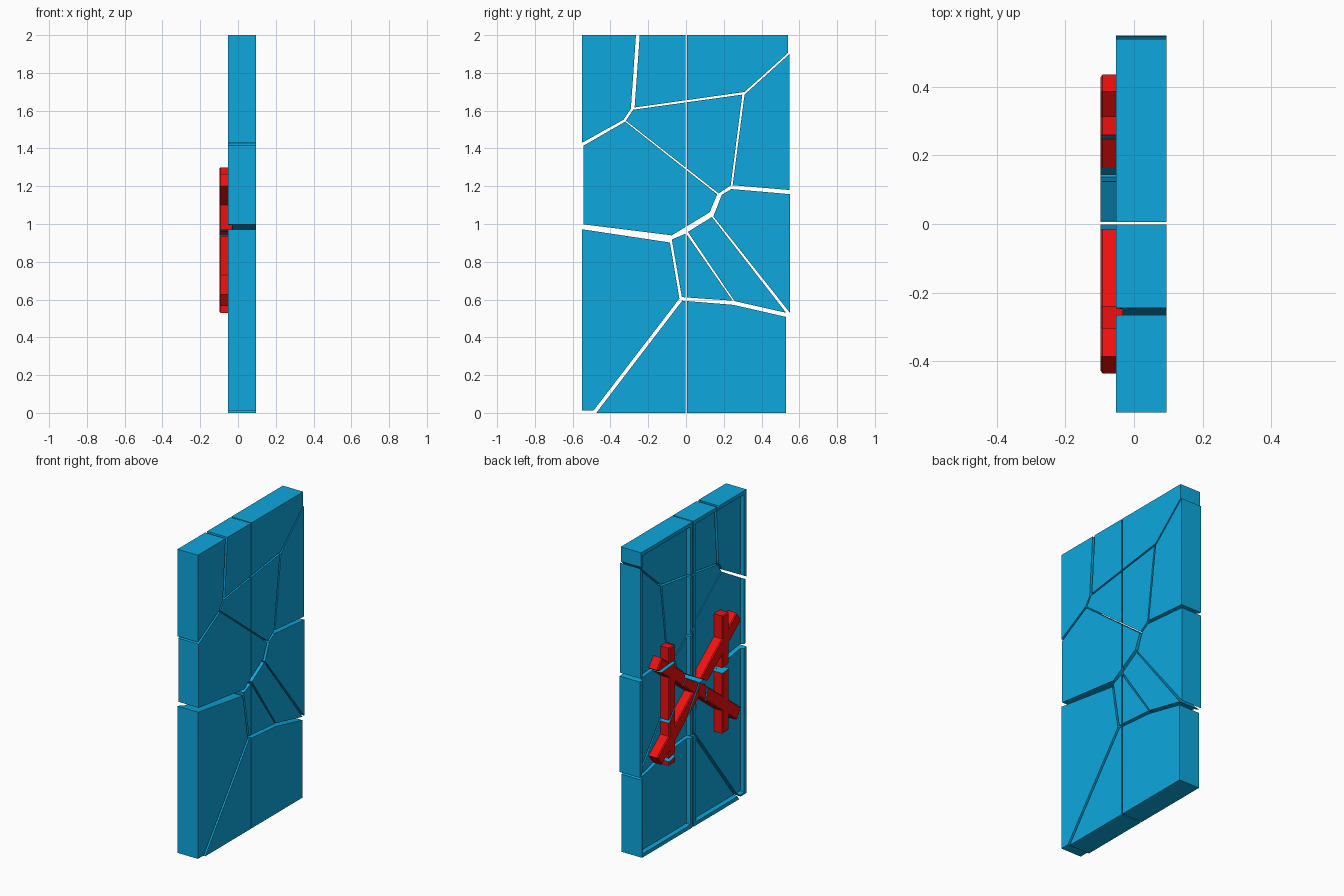
import bpy, bmesh, math
from mathutils import Matrix, Vector

if "Cube" in bpy.data.objects:
    bpy.data.objects.remove(bpy.data.objects["Cube"])


def material(name, col):
    m = bpy.data.materials.new(name)
    m.diffuse_color = (*col, 1)
    m.use_nodes = True
    m.node_tree.nodes["Principled BSDF"].inputs["Base Color"].default_value = m.diffuse_color
    return m


BLUE = material("blue", (0.004, 0.39, 0.73))
RED = material("red", (0.87, 0.005, 0.005))


def make_object(name, bm, mats):
    bmesh.ops.recalc_face_normals(bm, faces=bm.faces)
    me = bpy.data.meshes.new(name)
    bm.to_mesh(me)
    bm.free()
    for m in mats:
        me.materials.append(m)
    ob = bpy.data.objects.new(name, me)
    bpy.context.collection.objects.link(ob)
    return ob


def add_box(bm, lo, hi):
    lo, hi = Vector(lo), Vector(hi)
    mat = Matrix.Translation((lo + hi) / 2) @ Matrix.Diagonal((*(hi - lo), 1))
    return bmesh.ops.create_cube(bm, size=1, matrix=mat)["verts"]


def boolean(ob, other, op):
    m = ob.modifiers.new("cut", 'BOOLEAN')
    m.operation, m.solver, m.object = op, 'EXACT', other


def bake(ob, name):
    # evaluated copy of an object with its booleans applied
    dg = bpy.context.evaluated_depsgraph_get()
    me = bpy.data.meshes.new_from_object(ob.evaluated_get(dg))
    me.name = name
    new = bpy.data.objects.new(name, me)
    bpy.context.collection.objects.link(new)
    return new


# two door leaves with a recessed back
bm = bmesh.new()
for y0, y1 in ((-0.55, -0.002), (0.006, 0.55)):
    add_box(bm, (-0.053, y0, 0), (0.095, y1, 2))
bm.normal_update()
for f in [f for f in bm.faces if f.normal.x < -0.9]:
    bmesh.ops.inset_region(bm, faces=[f], thickness=0.035, depth=0)
    bmesh.ops.inset_region(bm, faces=[f], thickness=0.015, depth=-0.02)
leaves = make_object("leaves", bm, [BLUE])

# emblem: two uprights crossed by two diagonals
CZ, TILT = 0.915, math.atan2(0.775, 1)
bars = []
for y, length, width, ang in ((0.28, 0.77, 0.067, 0), (-0.272, 0.77, 0.067, 0),
                              (0, 1.04, 0.08, math.pi / 2 - TILT),
                              (0, 1.04, 0.08, TILT - math.pi / 2)):
    bm = bmesh.new()
    add_box(bm, (-0.098, -width / 2, -length / 2), (-0.034, width / 2, length / 2))
    bmesh.ops.bevel(bm, geom=[e for e in bm.edges if all(v.co.x < -0.09 for v in e.verts)],
                    offset=0.006, segments=1, affect='EDGES')
    bm.transform(Matrix.Translation((0, y, CZ)) @ Matrix.Rotation(ang, 4, 'X'))
    bars.append(make_object("bar", bm, [BLUE, RED]))
    for p in bars[-1].data.polygons:
        p.material_index = 1
for b in bars[1:]:
    boolean(bars[0], b, 'UNION')
bm = bmesh.new()
add_box(bm, (-0.3, -0.002, -1), (0.3, 0.006, 3))
slot = make_object("slot", bm, [BLUE])
boolean(bars[0], slot, 'DIFFERENCE')
emblem = bake(bars[0], "emblem")

# broken pieces as outlines in y, z
pieces = {
    "top_left": [(-.55, 2), (-.265, 2), (-.292, 1.61), (-.33, 1.553), (-.55, 1.43)],
    "top": [(-.245, 2), (.539, 2), (.539, 1.905), (.31, 1.699), (-.272, 1.617)],
    "left": [(-.542, 1.415), (-.322, 1.542), (.165, 1.157), (.125, 1.062),
             (-.075, .94), (-.542, .998)],
    "centre": [(-.28, 1.605), (.298, 1.685), (.237, 1.205), (.173, 1.162), (-.318, 1.547)],
    "right": [(.548, 1.9), (.31, 1.685), (.247, 1.205), (.548, 1.18)],
    "right_middle": [(.24, 1.185), (.55, 1.158), (.55, .53), (.145, 1.04), (.19, 1.155)],
    "inner_wedge": [(.137, 1.037), (.53, .53), (.257, .592), (.01, .958)],
    "outer_wedge": [(0, .95), (.247, .594), (-.022, .613), (-.075, .918)],
    "lower_left": [(-.55, .972), (-.085, .902), (-.035, .605), (-.49, .012), (-.55, .012)],
    "bottom": [(-.02, .594), (.25, .572), (.53, .508), (.53, 0), (-.475, 0)],
}

cutters = []
for name, pts in pieces.items():
    bm = bmesh.new()
    f = bm.faces.new([bm.verts.new((-0.2, y, z)) for y, z in pts])
    ext = bmesh.ops.extrude_face_region(bm, geom=[f])["geom"]
    for v in ext:
        if isinstance(v, bmesh.types.BMVert):
            v.co.x = 0.2
    cutter = make_object("cutter", bm, [BLUE])
    cutters.append(cutter)
    for src, label in ((leaves, "door_"), (emblem, "emblem_")):
        src.modifiers.clear()
        boolean(src, cutter, 'INTERSECT')
        piece = bake(src, label + name)
        if not piece.data.polygons:
            bpy.data.objects.remove(piece)

for ob in cutters + bars + [slot, leaves, emblem]:
    bpy.data.objects.remove(ob)
